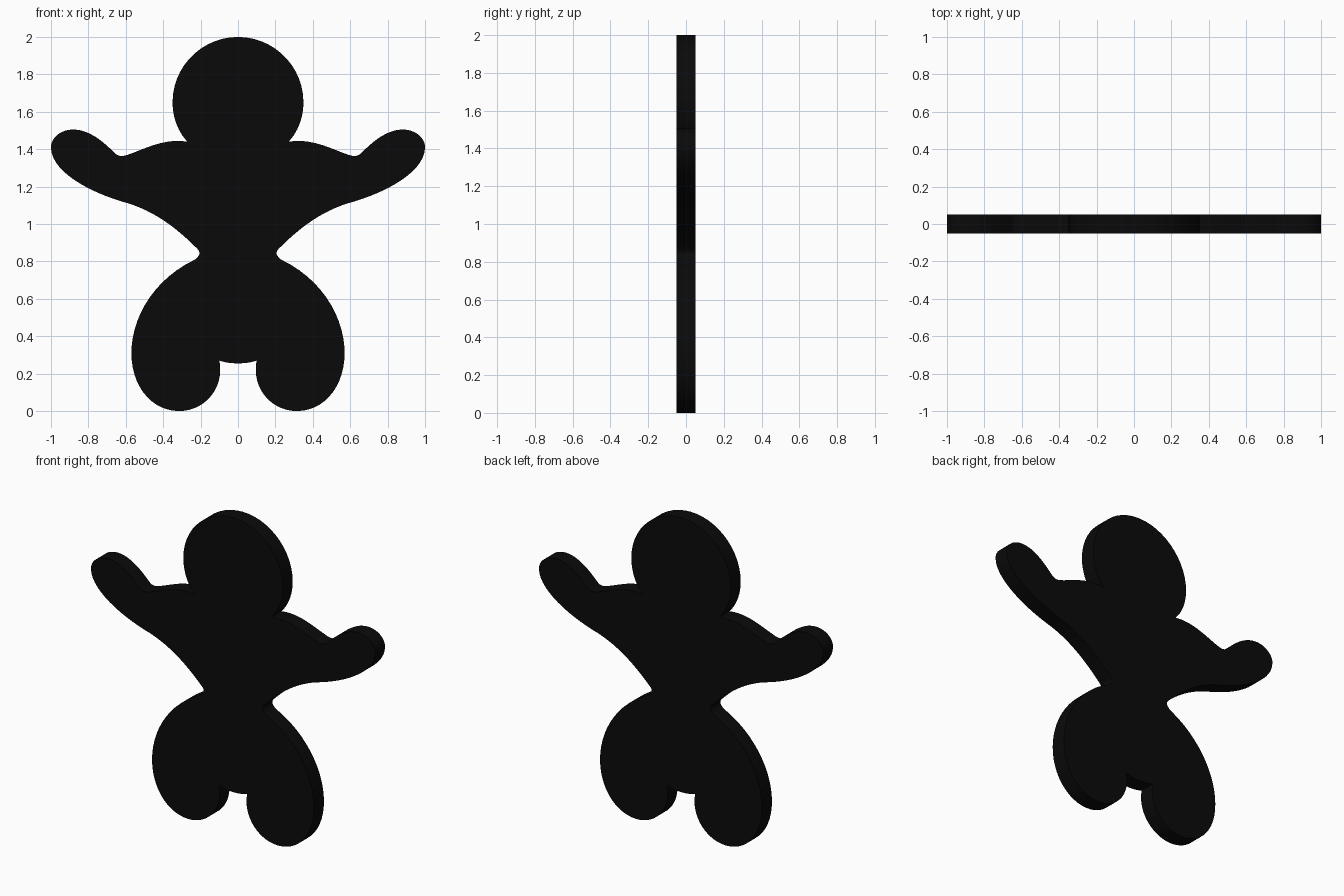
import bpy, bmesh
from mathutils import Vector
from mathutils.geometry import interpolate_bezier

if "Cube" in bpy.data.objects:
    bpy.data.objects.remove(bpy.data.objects["Cube"])

THICK = 0.10
START = (0, 2.0)
# right half of the outline: (handle 1, handle 2, end point) in x, z
HALF = [
    ((0.193, 2.0), (0.35, 1.843), (0.35, 1.65)),    # head
    ((0.35, 1.57), (0.32, 1.49), (0.27, 1.44)),
    ((0.40, 1.46), (0.50, 1.40), (0.59, 1.37)),     # shoulder
    ((0.62, 1.36), (0.64, 1.36), (0.66, 1.38)),
    ((0.71, 1.43), (0.79, 1.505), (0.88, 1.505)),   # hand
    ((0.95, 1.505), (1.0, 1.46), (1.0, 1.41)),
    ((1.0, 1.29), (0.82, 1.18), (0.62, 1.12)),      # underarm
    ((0.47, 1.08), (0.35, 1.0), (0.22, 0.87)),
    ((0.20, 0.85), (0.20, 0.835), (0.23, 0.81)),    # waist
    ((0.46, 0.70), (0.57, 0.49), (0.57, 0.31)),     # leg
    ((0.57, 0.13), (0.46, 0.0), (0.315, 0.0)),
    ((0.19, 0.0), (0.095, 0.10), (0.095, 0.22)),
    ((0.095, 0.24), (0.097, 0.255), (0.10, 0.27)),
    ((0.07, 0.26), (0.04, 0.255), (0.0, 0.255)),    # crotch
]


def sample(start, segments, steps=14):
    pts, p = [Vector(start)], Vector(start)
    for a, b, c in segments:
        c = Vector(c)
        pts += interpolate_bezier(p, Vector(a), Vector(b), c, steps)[1:]
        p = c
    return [(q[0], q[1]) for q in pts]


# mirror the half outline into a closed loop
right = sample(START, HALF)
loop = right + [(-x, z) for x, z in reversed(right[1:-1])]

# fill and extrude the flat figure
bm = bmesh.new()
face = bm.faces.new([bm.verts.new((x, -THICK / 2, z)) for x, z in loop])
ext = bmesh.ops.extrude_face_region(bm, geom=[face], use_keep_orig=True)
moved = [v for v in ext["geom"] if isinstance(v, bmesh.types.BMVert)]
bmesh.ops.translate(bm, verts=moved, vec=(0, THICK, 0))
bmesh.ops.recalc_face_normals(bm, faces=bm.faces)
mesh = bpy.data.meshes.new("flat_figure")
bm.to_mesh(mesh)
bm.free()
figure = bpy.data.objects.new("flat_figure", mesh)
bpy.context.collection.objects.link(figure)

# black finish
black = bpy.data.materials.new("black")
black.diffuse_color = (0.003, 0.003, 0.003, 1)
black.use_nodes = True
black.node_tree.nodes["Principled BSDF"].inputs["Base Color"].default_value = black.diffuse_color
mesh.materials.append(black)

# smooth rim, sharp front and back edges
bpy.context.view_layer.objects.active = figure
figure.select_set(True)
bpy.ops.object.shade_smooth_by_angle(angle=0.6)
